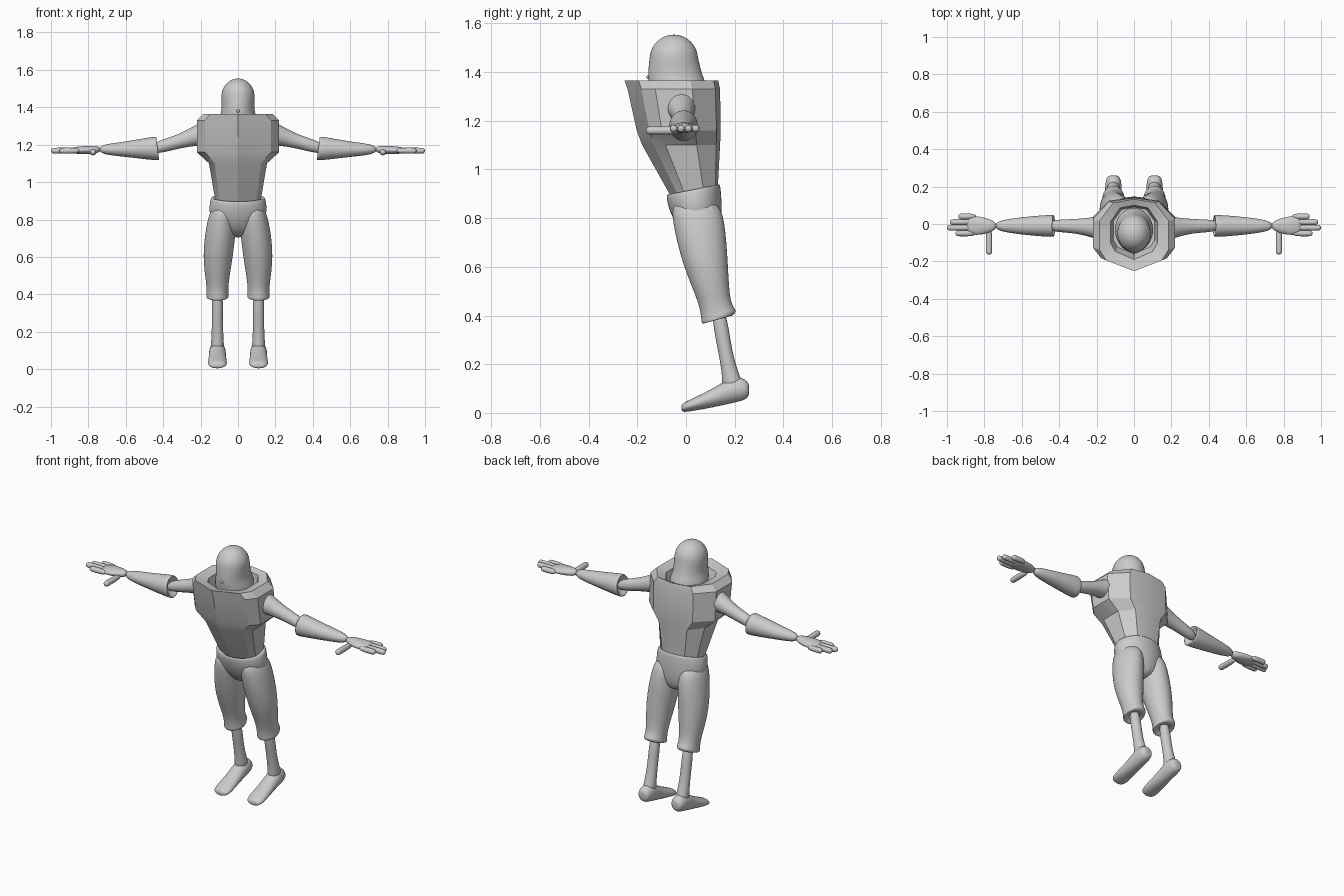
import bpy, bmesh, math

cube = bpy.data.objects.get("Cube")
if cube:
    bpy.data.objects.remove(cube)

# One plain colour for the whole figure
shade = 0.6
grey = bpy.data.materials.new("plain_grey")
grey.use_nodes = True
grey.diffuse_color = (shade, shade, shade, 1)
grey.node_tree.nodes["Principled BSDF"].inputs["Base Color"].default_value = grey.diffuse_color

# Round outline, enlarged so that it keeps its size after subdivision
sides = 16
step = math.tau / sides
swell = 6 / (4 + 2 * math.cos(step))
ROUND = [(swell * math.cos(step * i), swell * math.sin(step * i)) for i in range(sides)]

# Faceted outline with a pointed front, mirrored from its left half
half_outline = [(0, -1), (0.8, -0.7), (1, -0.4), (1, 0.4), (0.6, 0.9), (0, 1)]
FACETED = half_outline + [(-a, b) for a, b in half_outline[-2:0:-1]]


def section(at, width, depth, middle, side=0.0, tilt=0.0):
    """Cross-section at a distance along the loft axis; tilt raises its far edge."""
    def place(u, v):
        rise = v * depth / 2
        return side + u * width / 2, middle + rise, at + tilt * rise
    return place


def loft(name, axis, sections, outline=ROUND, mirror=False, smooth=True):
    """Skin a row of sections that lie along the x, y or z axis."""
    order = {"x": (2, 0, 1), "y": (0, 2, 1), "z": (0, 1, 2)}[axis]
    bm = bmesh.new()
    loops = []
    for place in sections:
        points = [place(u, v) for u, v in outline]
        loops.append([bm.verts.new([point[k] for k in order]) for point in points])
    for low, high in zip(loops, loops[1:]):
        for i in range(len(outline)):
            bm.faces.new((low[i - 1], low[i], high[i], high[i - 1]))
    bm.faces.new(loops[0])
    bm.faces.new(loops[-1])
    bmesh.ops.recalc_face_normals(bm, faces=bm.faces)
    mesh = bpy.data.meshes.new(name)
    bm.to_mesh(mesh)
    bm.free()
    mesh.materials.append(grey)
    obj = bpy.data.objects.new(name, mesh)
    bpy.context.collection.objects.link(obj)
    bpy.ops.object.select_all(action="DESELECT")
    obj.select_set(True)
    bpy.context.view_layer.objects.active = obj
    bpy.ops.object.shade_smooth_by_angle(angle=math.pi if smooth else math.radians(28))
    if mirror:
        obj.modifiers.new("both_sides", "MIRROR")
    if smooth:
        rounding = obj.modifiers.new("rounding", "SUBSURF")
        rounding.levels = rounding.render_levels = 2


def digit(name, axis, start, tip, radius, side, middle):
    """Finger with a rounded tip, repeated on both hands."""
    direction = math.copysign(radius, tip - start)
    sections = [section(at=start, width=2 * radius, depth=2 * radius, middle=middle, side=side)]
    for i in range(4):
        angle = i * math.pi / 7
        size = 2 * radius * math.cos(angle)
        at = tip - direction * (1 - math.sin(angle))
        sections.append(section(at=at, width=size, depth=size, middle=middle, side=side))
    loft(name, axis, sections, mirror=True)


# Hooded head: a skirt inside the collar below a dome
head = [
    section(at=1.28, width=0.2, depth=0.22, middle=-0.03),
    section(at=1.34, width=0.21, depth=0.24, middle=-0.03),
    section(at=1.38, width=0.17, depth=0.225, middle=-0.045),
]
for i in range(6):
    angle = i * math.pi / 11
    scale = math.cos(angle)
    height = 1.455 + 0.1 * math.sin(angle)
    head.append(section(at=height, width=0.18 * scale, depth=0.2 * scale, middle=-0.05))
loft("head", "z", head)
loft("nose", "y", [
    section(at=-0.165, width=0.01, depth=0.01, middle=1.38),
    section(at=-0.14, width=0.03, depth=0.03, middle=1.38),
])

# Faceted torso shell with a sunken collar
loft("torso", "z", [
    section(at=0.9, width=0.24, depth=0.19, middle=0.035, tilt=0.15),
    section(at=1.1, width=0.31, depth=0.32, middle=-0.02),
    section(at=1.16, width=0.44, depth=0.345, middle=-0.03),
    section(at=1.33, width=0.44, depth=0.38, middle=-0.05),
    section(at=1.365, width=0.37, depth=0.385, middle=-0.06),
    section(at=1.35, width=0.25, depth=0.29, middle=-0.045),
    section(at=1.28, width=0.22, depth=0.25, middle=-0.035),
], outline=FACETED, smooth=False)

# Trousers: shared hips and two baggy legs with flared cuffs
loft("trouser_hips", "z", [
    section(at=0.89, width=0.2, depth=0.16, middle=0.03, tilt=0.2),
    section(at=0.925, width=0.28, depth=0.21, middle=0.03, tilt=0.2),
    section(at=0.91, width=0.295, depth=0.225, middle=0.03, tilt=0.2),
    section(at=0.8, width=0.325, depth=0.21, middle=0.045),
    section(at=0.7, width=0.1, depth=0.12, middle=0.07),
])
loft("trouser_legs", "z", [
    section(at=0.88, width=0.11, depth=0.18, middle=0.035, side=0.08),
    section(at=0.8, width=0.16, depth=0.22, middle=0.05, side=0.085),
    section(at=0.6, width=0.165, depth=0.185, middle=0.08, side=0.11),
    section(at=0.44, width=0.11, depth=0.12, middle=0.12, side=0.11),
    section(at=0.4, width=0.12, depth=0.15, middle=0.137, side=0.11, tilt=0.3),
    section(at=0.375, width=0.12, depth=0.12, middle=0.13, side=0.11, tilt=0.3),
    section(at=0.4, width=0.06, depth=0.06, middle=0.13, side=0.11),
], mirror=True)

# Shins leaning back, and feet from heel to toe
loft("shins", "z", [
    section(at=0.44, width=0.065, depth=0.07, middle=0.13, side=0.11),
    section(at=0.25, width=0.056, depth=0.054, middle=0.16, side=0.11),
    section(at=0.15, width=0.066, depth=0.07, middle=0.186, side=0.11),
    section(at=0.09, width=0.075, depth=0.1, middle=0.195, side=0.11),
], mirror=True)
loft("feet", "y", [
    section(at=0.26, width=0.04, depth=0.04, middle=0.095, side=0.11),
    section(at=0.25, width=0.075, depth=0.08, middle=0.095, side=0.11),
    section(at=0.2, width=0.09, depth=0.115, middle=0.1, side=0.11),
    section(at=0.11, width=0.09, depth=0.075, middle=0.06, side=0.11),
    section(at=0, width=0.11, depth=0.045, middle=0.025, side=0.11),
    section(at=-0.02, width=0.06, depth=0.03, middle=0.02, side=0.11),
], mirror=True)

# Upper arms and the flared gauntlets over the forearms
loft("upper_arms", "x", [
    section(at=0.17, width=0.14, depth=0.14, middle=1.26, side=-0.02),
    section(at=0.215, width=0.11, depth=0.115, middle=1.255, side=-0.02),
    section(at=0.32, width=0.07, depth=0.07, middle=1.215, side=-0.01),
    section(at=0.47, width=0.065, depth=0.07, middle=1.175, side=-0.01),
], mirror=True)
loft("gauntlets", "x", [
    section(at=0.46, width=0.055, depth=0.06, middle=1.18, side=-0.01),
    section(at=0.42, width=0.115, depth=0.125, middle=1.18, side=-0.01, tilt=0.15),
    section(at=0.44, width=0.12, depth=0.13, middle=1.18, side=-0.01, tilt=0.1),
    section(at=0.6, width=0.095, depth=0.08, middle=1.175, side=-0.01),
    section(at=0.75, width=0.05, depth=0.05, middle=1.175, side=-0.01),
], mirror=True)

# Hands: flat palms, evenly spaced fingers and thumbs pointing forward
loft("palms", "x", [
    section(at=0.73, width=0.045, depth=0.045, middle=1.175, side=-0.01),
    section(at=0.83, width=0.11, depth=0.045, middle=1.17, side=-0.01),
    section(at=0.9, width=0.09, depth=0.03, middle=1.17, side=-0.005),
], mirror=True)
finger_tips = {"index": 0.955, "middle": 1, "ring": 0.985, "little": 0.94}
for i, (finger, tip) in enumerate(finger_tips.items()):
    digit(finger + "_fingers", "x", start=0.84, tip=tip, radius=0.016,
          side=0.03 * i - 0.05, middle=1.168)
digit("thumbs", "y", start=-0.01, tip=-0.165, radius=0.017, side=0.775, middle=1.16)
